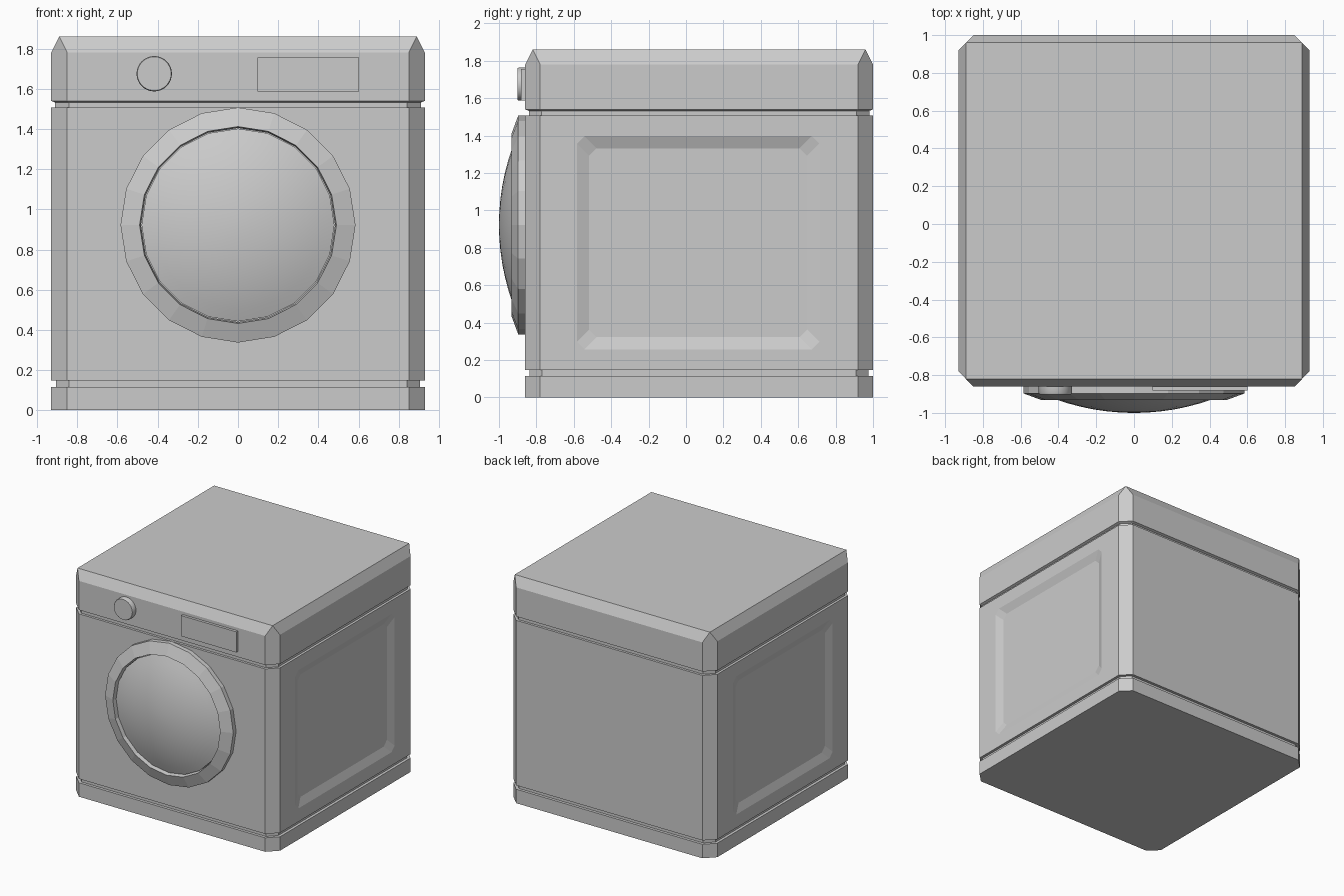
import bpy, bmesh, math
from mathutils import Vector

if "Cube" in bpy.data.objects:
    bpy.data.objects.remove(bpy.data.objects["Cube"])


def octagon(hw, hh, c):
    """Rectangle outline with cut corners, as 8 (u, v) points."""
    return [(hw - c, -hh), (hw, -hh + c), (hw, hh - c), (hw - c, hh),
            (-hw + c, hh), (-hw, hh - c), (-hw, -hh + c), (-hw + c, -hh)]


def circle(r, n):
    """Regular polygon with a corner pointing up."""
    return [(r * math.sin(2 * math.pi * i / n), r * math.cos(2 * math.pi * i / n)) for i in range(n)]


def loft(name, rings, cap_start=True, cap_end=True):
    """Skin a list of equal-length point rings into one object."""
    bm = bmesh.new()
    loops = [[bm.verts.new(p) for p in ring] for ring in rings]
    n = len(loops[0])
    for a, b in zip(loops, loops[1:]):
        for i in range(n):
            j = (i + 1) % n
            bm.faces.new((a[i], a[j], b[j], b[i]))
    if cap_start:
        bm.faces.new(loops[0])
    if cap_end:
        bm.faces.new(loops[-1])
    bmesh.ops.remove_doubles(bm, verts=bm.verts, dist=1e-5)
    bmesh.ops.recalc_face_normals(bm, faces=bm.faces)
    mesh = bpy.data.meshes.new(name)
    bm.to_mesh(mesh)
    bm.free()
    ob = bpy.data.objects.new(name, mesh)
    bpy.context.collection.objects.link(ob)
    return ob


def turned(name, profile, n, x, z, **caps):
    """Round part facing the front, from (radius, y) pairs."""
    return loft(name, [[(x + u, y, z + v) for u, v in circle(r, n)] for r, y in profile], **caps)


def smooth(ob, angle):
    bpy.ops.object.select_all(action='DESELECT')
    bpy.context.view_layer.objects.active = ob
    ob.select_set(True)
    bpy.ops.object.shade_smooth_by_angle(angle=math.radians(angle))


# Cabinet: plinth, body and lid stacked with recessed seams (z, inset, corner cut)
levels = [(0, 0, .08), (.115, 0, .08), (.115, .023, .067), (.147, .023, .067),
          (.147, 0, .08), (1.508, 0, .08), (1.508, .02, .068), (1.532, .02, .068),
          (1.54, 0, .08), (1.78, 0, .08), (1.86, .04, 0)]
cabinet = loft("cabinet", [[(x, y + .07, z) for x, y in octagon(.93 - d, .93 - d, c)]
                           for z, d, c in levels])

# Shallow pressed panels in both sides
D, W = .025, .065
for s in (-1, 1):
    rings = []
    for x, grow, c in ((.93 + D, W, .06), (.93, 0, .04), (.93 - D, -W, .04)):
        rings.append([(s * x, .065 + u, .827 + v) for u, v in octagon(.648 + grow, .57 + grow, c)])
    cutter = loft("side_panel_cutter", rings)
    cutter.hide_render = True
    mod = cabinet.modifiers.new("side_panel", 'BOOLEAN')
    mod.operation = 'DIFFERENCE'
    mod.solver = 'EXACT'
    mod.object = cutter
    bpy.context.view_layer.objects.active = cabinet
    bpy.ops.object.modifier_apply(modifier=mod.name)
    bpy.data.objects.remove(cutter)

# Door ring with bevelled rim
turned("door_ring", [(.585, -.85), (.585, -.897), (.49, -.932), (.483, -.89), (.483, -.85)], 20, 0, .922)

# Bulging door glass
R = 1.235
dome = [(r, R - 1.0 - math.sqrt(R * R - r * r)) for r in (.48, .42, .35, .28, .21, .14, .07, .02)]
glass = turned("door_glass", [(.48, -.86)] + dome, 20, 0, .922)
smooth(glass, 30)

# Programme knob
knob = turned("control_knob", [(.088, -.85), (.088, -.895), (.084, -.902)], 32, -.417, 1.675)
smooth(knob, 30)

# Display panel
loft("display_panel", [[(.35 + u, y, 1.671 + v) for u, v in ((-.252, -.085), (.252, -.085), (.252, .085), (-.252, .085))]
                       for y in (-.85, -.882)])
